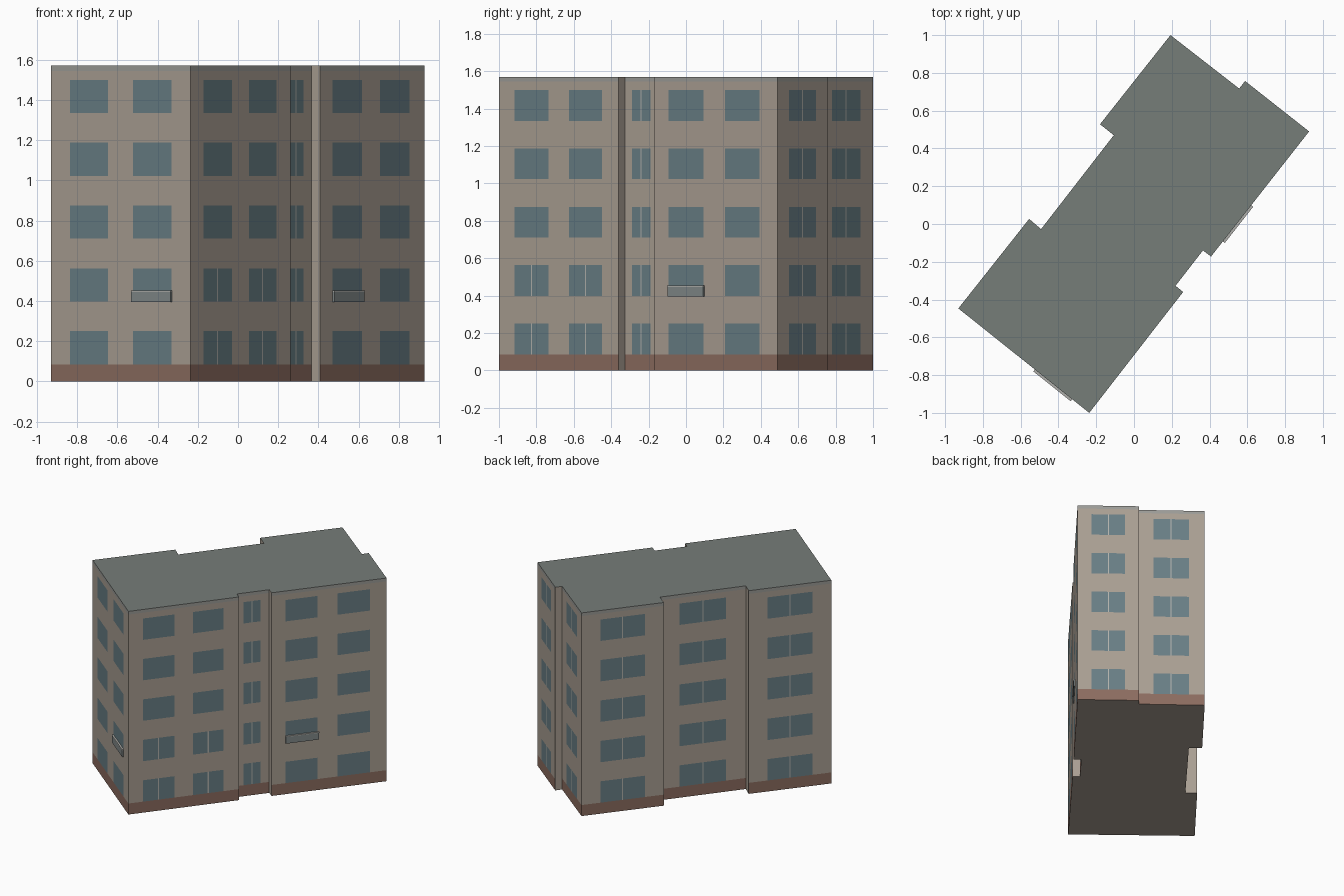
import bpy, bmesh
from mathutils import Vector

if "Cube" in bpy.data.objects:
    bpy.data.objects.remove(bpy.data.objects["Cube"])

H, BASE, CORNICE = 1.57, 0.085, 1.545
SILLS = [0.085 + 0.3125 * i for i in range(5)]
WIN_H = 0.165

def material(name, rgb):
    m = bpy.data.materials.new(name)
    m.diffuse_color = (*rgb, 1)
    m.use_nodes = True
    m.node_tree.nodes["Principled BSDF"].inputs["Base Color"].default_value = m.diffuse_color
    return m

MATS = {
    "walls": material("plaster", (0.40, 0.345, 0.29)),
    "windows": material("glass", (0.14, 0.21, 0.235)),
    "mullions": material("frame", (0.45, 0.45, 0.42)),
    "base_band": material("brown_base", (0.26, 0.15, 0.115)),
    "cornice": material("grey_trim", (0.33, 0.33, 0.31)),
    "roof": material("roofing", (0.18, 0.205, 0.19)),
    "floor_slab": material("slab", (0.40, 0.345, 0.29)),
    "balcony_panels": material("balcony_panel", (0.22, 0.25, 0.25)),
    "balcony_rails": material("balcony_rail", (0.42, 0.42, 0.40)),
}
parts = {name: bmesh.new() for name in MATS}

# Footprint, counter-clockwise from the front corner
PTS = [Vector(p) for p in [
    (-0.237, -1.0), (0.26, -0.36), (0.22, -0.327), (0.365, -0.14), (0.408, -0.172),
    (0.927, 0.49), (0.588, 0.757), (0.557, 0.717), (0.193, 1.0), (-0.18, 0.528),
    (-0.107, 0.47), (-0.492, -0.027), (-0.555, 0.027), (-0.93, -0.447)]]

# Facades: wall index -> (window spans along wall, floors with a split window)
ALL = range(5)
FACADES = {
    0: ([(0.13, 0.415), (0.585, 0.86)], range(2)),
    2: ([(0.20, 0.73)], ALL),
    4: ([(0.12, 0.40), (0.575, 0.855)], ()),
    5: ([(0.23, 0.77)], ALL),
    7: ([(0.22, 0.76)], ALL),
    8: ([(0.23, 0.77)], ALL),
    10: ([(0.23, 0.77)], ALL),
    12: ([(0.23, 0.77)], ALL),
    13: ([(0.137, 0.41), (0.59, 0.865)], ()),
}

def panel(part, a, b, t0, t1, z0, z1):
    p, q = a.lerp(b, t0), a.lerp(b, t1)
    bm = parts[part]
    bm.faces.new([bm.verts.new((v.x, v.y, z)) for v, z in
                  ((p, z0), (q, z0), (q, z1), (p, z1))])

def box(part, a, b, t0, t1, z0, z1, depth):
    d = (b - a).normalized()
    n = Vector((d.y, -d.x)) * depth
    p, q = a.lerp(b, t0), a.lerp(b, t1)
    bm = parts[part]
    ring = [p, p + n, q + n, q]
    lo = [bm.verts.new((v.x, v.y, z0)) for v in ring]
    hi = [bm.verts.new((v.x, v.y, z1)) for v in ring]
    bm.faces.new(lo[::-1])
    bm.faces.new(hi)
    for i in range(4):
        j = (i + 1) % 4
        bm.faces.new((lo[i], lo[j], hi[j], hi[i]))

# Walls with flush windows, base band and cornice
for i, a in enumerate(PTS):
    b = PTS[(i + 1) % len(PTS)]
    if i not in FACADES:
        panel("walls", a, b, 0, 1, 0, H)
        continue
    spans, split = FACADES[i]
    panel("base_band", a, b, 0, 1, 0, BASE)
    panel("cornice", a, b, 0, 1, CORNICE, H)
    # full-height piers between window columns
    edges = [0] + [t for s in spans for t in s] + [1]
    for t0, t1 in zip(edges[::2], edges[1::2]):
        panel("walls", a, b, t0, t1, BASE, CORNICE)
    for t0, t1 in spans:
        for f, z in enumerate(SILLS):
            top = z + WIN_H
            nxt = SILLS[f + 1] if f < 4 else CORNICE
            panel("walls", a, b, t0, t1, top, nxt)
            if f in split:
                mid, w = (t0 + t1) / 2, 0.004 / (b - a).length
                panel("windows", a, b, t0, mid - w, z, top)
                panel("mullions", a, b, mid - w, mid + w, z, top)
                panel("windows", a, b, mid + w, t1, z, top)
            else:
                panel("windows", a, b, t0, t1, z, top)

# Shallow balconies on the second storey
for i, t0, t1 in ((13, 0.585, 0.87), (4, 0.12, 0.41)):
    a, b = PTS[i], PTS[(i + 1) % len(PTS)]
    box("balcony_panels", a, b, t0, t1, 0.395, 0.446, 0.012)
    box("balcony_rails", a, b, t0, t1, 0.446, 0.453, 0.013)

# Roof and underside
for part, z, pts in (("roof", H, PTS), ("floor_slab", 0, PTS[::-1])):
    bm = parts[part]
    bm.faces.new([bm.verts.new((p.x, p.y, z)) for p in pts])

for name, bm in parts.items():
    mesh = bpy.data.meshes.new(name)
    bmesh.ops.remove_doubles(bm, verts=bm.verts, dist=1e-5)
    bm.to_mesh(mesh)
    bm.free()
    mesh.materials.append(MATS[name])
    bpy.context.collection.objects.link(bpy.data.objects.new(name, mesh))
